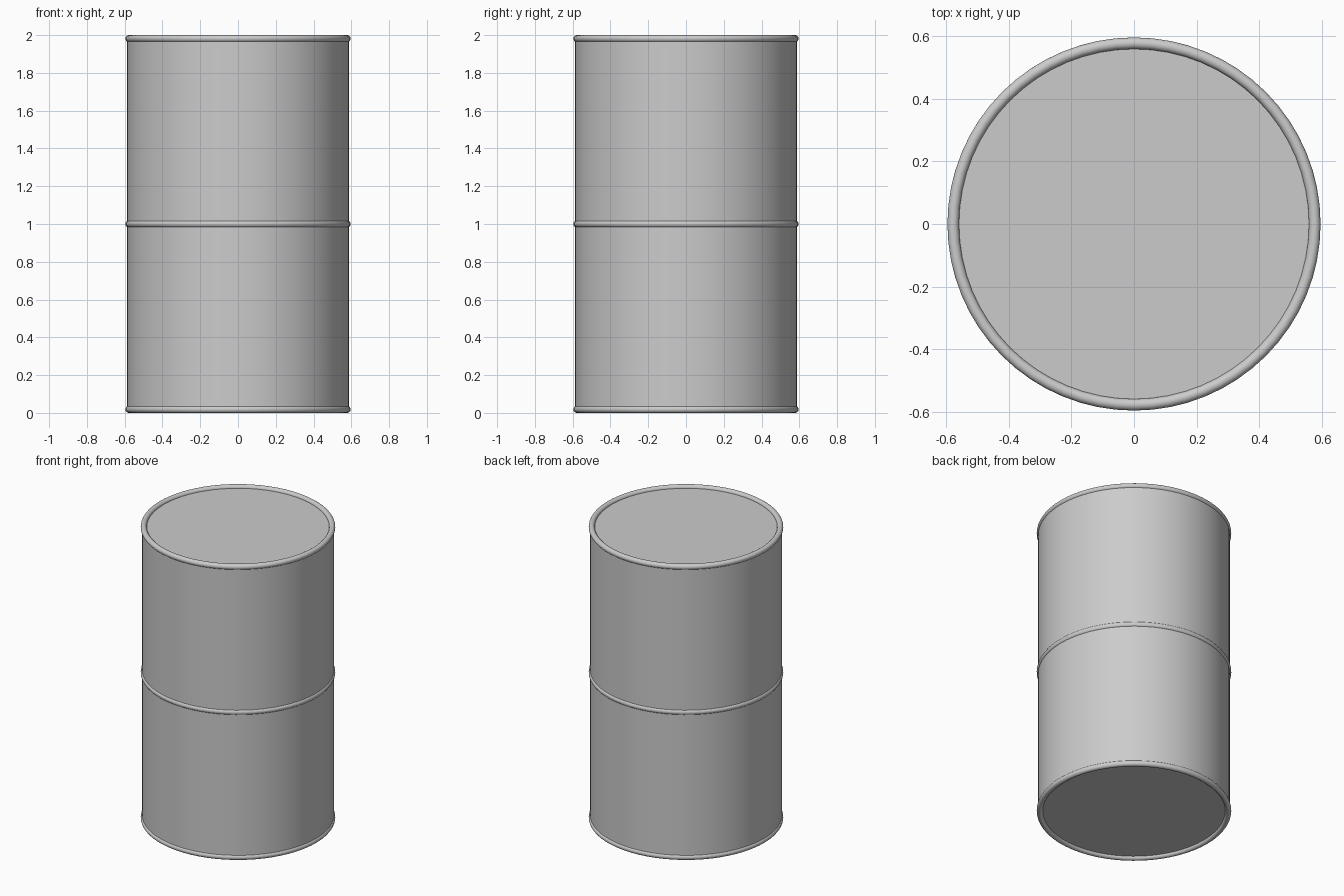
import bpy

if "Cube" in bpy.data.objects:
    bpy.data.objects.remove(bpy.data.objects["Cube"])

R_RING, R_TUBE, R_BODY, HEIGHT = 0.578, 0.0185, 0.588, 2.0

steel = bpy.data.materials.new("grey steel")
steel.diffuse_color = (0.6, 0.6, 0.6, 1)
steel.use_nodes = True
steel.node_tree.nodes["Principled BSDF"].inputs["Base Color"].default_value = steel.diffuse_color


def finish(name):
    ob = bpy.context.object
    ob.name = name
    ob.data.materials.append(steel)
    bpy.ops.object.shade_smooth_by_angle(angle=0.6)


# drum wall with flat lid and base, ending at the rim centres
bpy.ops.mesh.primitive_cylinder_add(vertices=64, radius=R_BODY,
                                    depth=HEIGHT - 2 * R_TUBE,
                                    location=(0, 0, HEIGHT / 2))
finish("drum_body")

# rolled hoops: bottom rim, middle band, top rim
for name, z in (("bottom_rim", R_TUBE), ("middle_hoop", HEIGHT / 2),
                ("top_rim", HEIGHT - R_TUBE)):
    bpy.ops.mesh.primitive_torus_add(major_radius=R_RING, minor_radius=R_TUBE,
                                     major_segments=64, minor_segments=16,
                                     location=(0, 0, z))
    finish(name)
